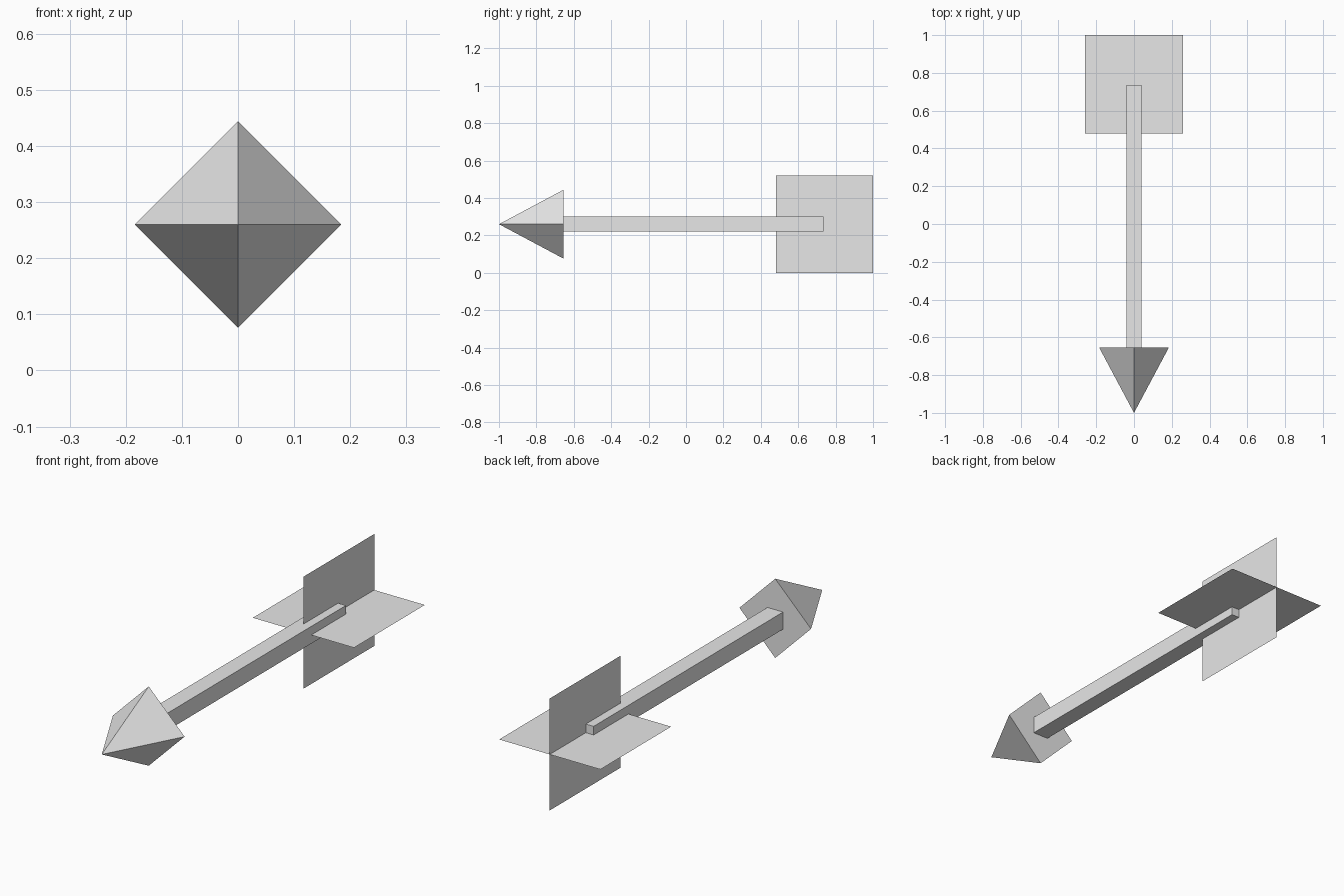
import bpy
from math import pi

cube = bpy.data.objects.get("Cube")
if cube:
    bpy.data.objects.remove(cube, do_unlink=True)

AXIS_Z = 0.26      # height of the arrow's centre line
HEAD_BASE = -0.655
SHAFT_END = 0.735
FIN_SIZE = 0.52

grey = bpy.data.materials.new("plain_grey")
grey.use_nodes = True
colour = (0.8, 0.8, 0.8, 1)
grey.diffuse_color = colour
grey.node_tree.nodes["Principled BSDF"].inputs["Base Color"].default_value = colour


def finish(name):
    """Name the newest part, apply its transform and colour it."""
    obj = bpy.context.object
    obj.name = name
    bpy.ops.object.transform_apply(location=False, rotation=True, scale=True)
    obj.data.materials.append(grey)
    return obj


# Four-sided pointed head, closed at the back
bpy.ops.mesh.primitive_cone_add(
    vertices=4, radius1=0.184, radius2=0, depth=1 + HEAD_BASE,
    location=(0, (HEAD_BASE - 1) / 2, AXIS_Z), rotation=(pi / 2, 0, 0))
finish("arrow_head")

# Square shaft
bpy.ops.mesh.primitive_cube_add(
    size=1, location=(0, (HEAD_BASE + SHAFT_END) / 2, AXIS_Z))
bpy.context.object.scale = (0.08, SHAFT_END - HEAD_BASE, 0.08)
finish("shaft")

# Two crossed flat fins
for name, turn in (("horizontal_fin", 0), ("vertical_fin", pi / 2)):
    bpy.ops.mesh.primitive_plane_add(
        size=FIN_SIZE, location=(0, 1 - FIN_SIZE / 2, AXIS_Z),
        rotation=(0, turn, 0))
    finish(name)
